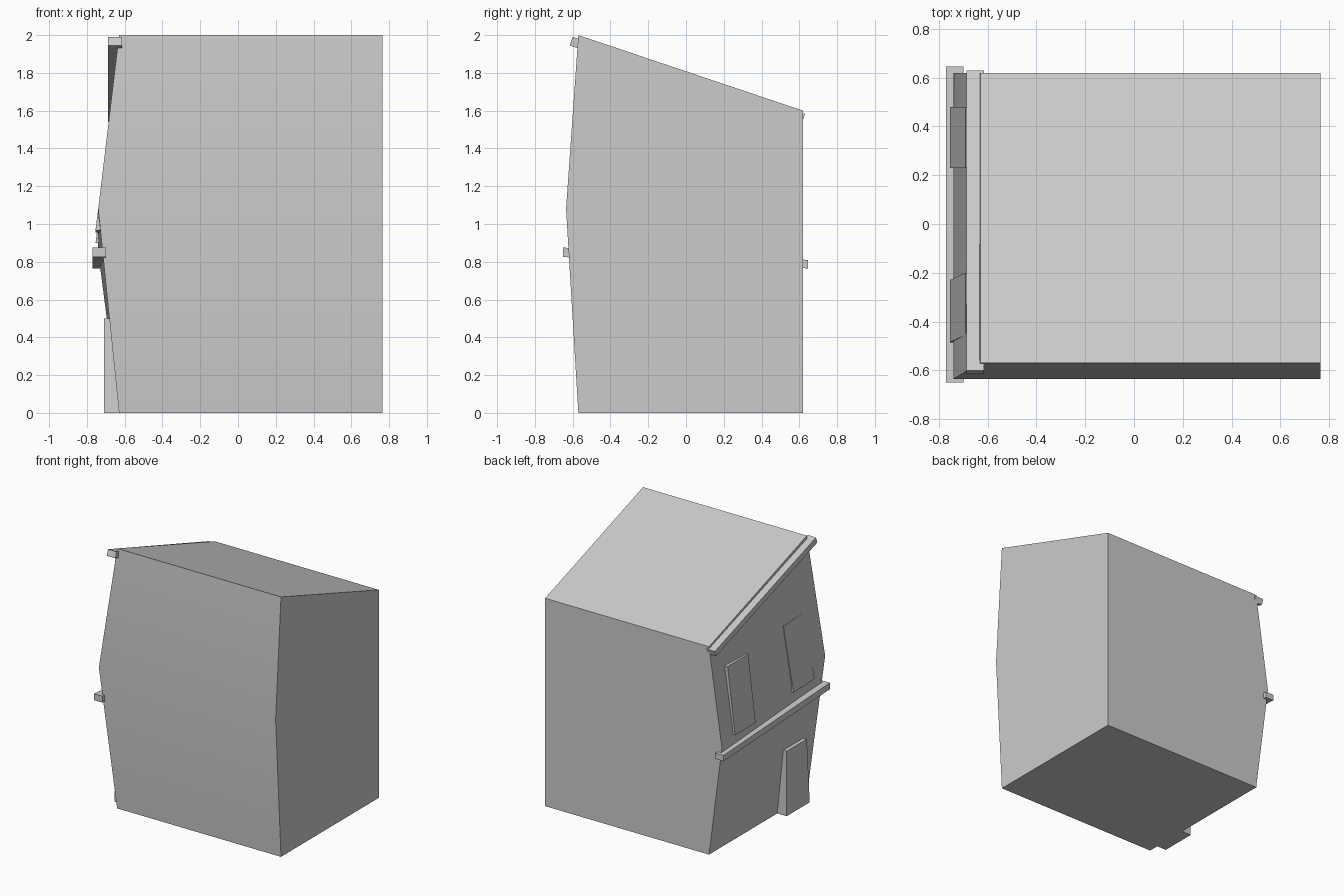
import bpy, bmesh, math

if "Cube" in bpy.data.objects:
    bpy.data.objects.remove(bpy.data.objects["Cube"])


def loft(name, *rings):
    """Solid skinned through a stack of four-point rings, capped at both ends."""
    bm = bmesh.new()
    loops = [[bm.verts.new(p) for p in ring] for ring in rings]
    for a, b in zip(loops, loops[1:]):
        for i in range(4):
            j = (i + 1) % 4
            bm.faces.new((a[i], a[j], b[j], b[i]))
    bm.faces.new(loops[0])
    bm.faces.new(loops[-1])
    bmesh.ops.recalc_face_normals(bm, faces=bm.faces)
    mesh = bpy.data.meshes.new(name)
    bm.to_mesh(mesh)
    bm.free()
    obj = bpy.data.objects.new(name, mesh)
    bpy.context.collection.objects.link(obj)
    return obj


def ring(left, front, z_front, z_back, right=0.765, back=0.62):
    return [(left, front, z_front), (right, front, z_front),
            (right, back, z_back), (left, back, z_back)]


def beam(name, x0, x1, profile):
    """Side-on (y, z) outline extruded between two x positions."""
    return loft(name, [(x0, y, z) for y, z in profile],
                [(x1, y, z) for y, z in profile])


def panel(name, bottom, top, depth):
    """Slab on the facade; bottom/top = (x, y0, z0, y1, z1) of the outer edge."""
    def edge(x, y0, z0, y1, z1):
        return [(x, y0, z0), (x, y1, z1), (x + depth, y1, z1), (x + depth, y0, z0)]
    return loft(name, edge(*bottom), edge(*top))


# House body: bulging facade and front side, sloped roof
body = loft("house_body",
            ring(-0.63, -0.57, 0, 0),
            ring(-0.74, -0.635, 1.08, 0.85),
            ring(-0.63, -0.57, 2.0, 1.6))
bpy.context.view_layer.objects.active = body
body.select_set(True)
bpy.ops.object.shade_smooth_by_angle(angle=math.radians(30))

# Trim under the roof edge and ledge between storeys
beam("roof_trim", -0.687, -0.615,
     [(-0.60, 1.99), (0.63, 1.583), (0.615, 1.54), (-0.615, 1.945)])
beam("storey_ledge", -0.77, -0.70,
     [(-0.65, 0.875), (0.645, 0.81), (0.645, 0.765), (-0.65, 0.825)])

# Windows and door
panel("back_window", (-0.754, 0.48, 0.90, 0.23, 0.90),
      (-0.69, 0.48, 1.41, 0.23, 1.41), 0.05)
panel("front_window", (-0.755, -0.23, 0.955, -0.485, 0.965),
      (-0.69, -0.20, 1.46, -0.455, 1.47), 0.05)
panel("door", (-0.71, -0.21, 0.0, -0.49, 0.0),
      (-0.71, -0.21, 0.50, -0.455, 0.50), 0.10)
